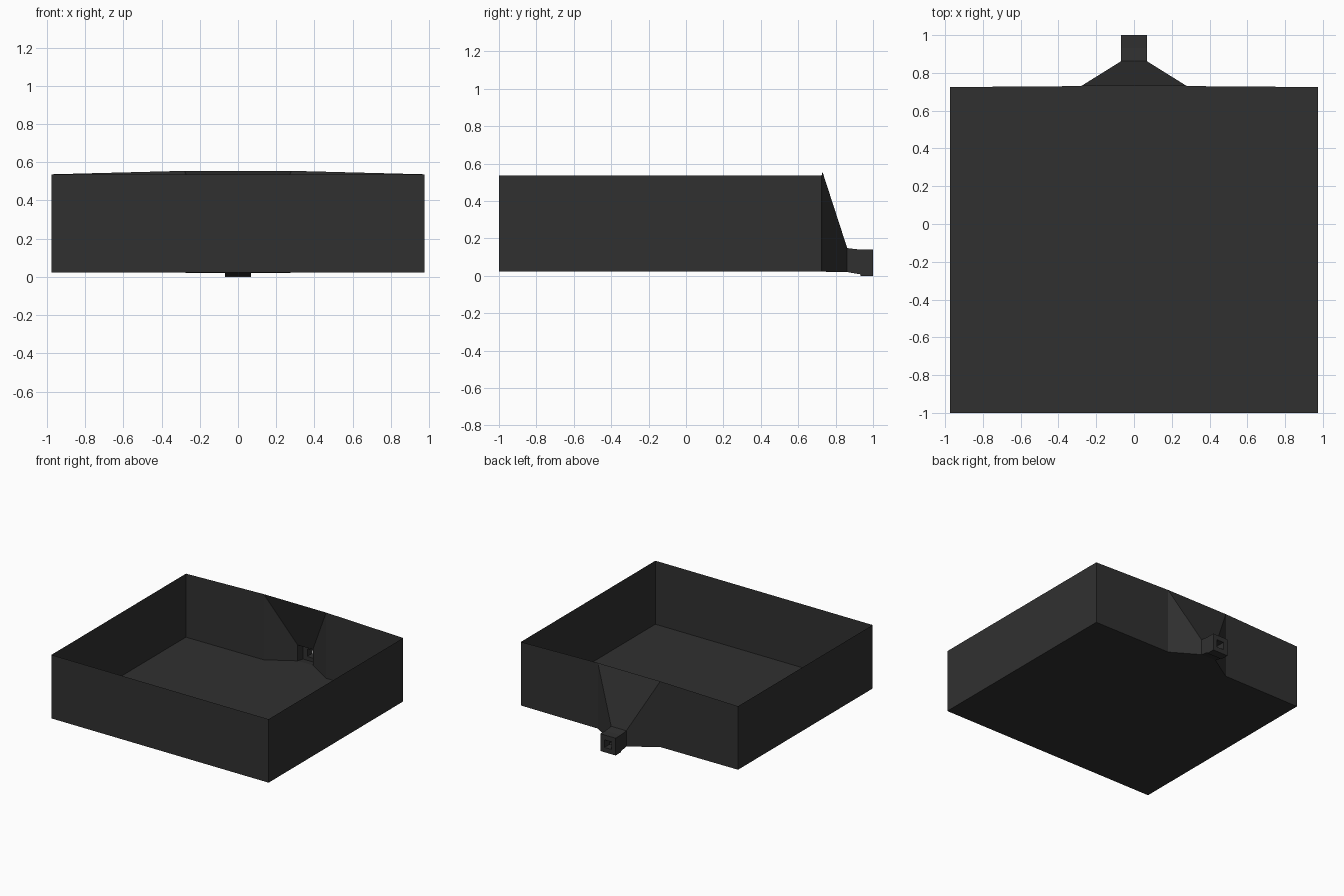
import bpy, bmesh

if "Cube" in bpy.data.objects:
    bpy.data.objects.remove(bpy.data.objects["Cube"])

mat = bpy.data.materials.new("charcoal")
mat.diffuse_color = (0.03, 0.03, 0.03, 1)
mat.use_nodes = True
mat.node_tree.nodes["Principled BSDF"].inputs["Base Color"].default_value = mat.diffuse_color


def finish(name, bm):
    bmesh.ops.remove_doubles(bm, verts=bm.verts, dist=0.0005)
    bmesh.ops.recalc_face_normals(bm, faces=bm.faces)
    mesh = bpy.data.meshes.new(name)
    bm.to_mesh(mesh)
    bm.free()
    mesh.materials.append(mat)
    obj = bpy.data.objects.new(name, mesh)
    bpy.context.collection.objects.link(obj)
    return obj


def ring(bm, hw, y, z0, z1):
    """Rectangular section across the y axis."""
    return [bm.verts.new(p) for p in
            ((-hw, y, z0), (hw, y, z0), (hw, y, z1), (-hw, y, z1))]


def loft(bm, a, b, sides=range(4)):
    for i in sides:
        j = (i + 1) % 4
        bm.faces.new((a[i], a[j], b[j], b[i]))


# Main dimensions
W, FRONT, BACK, FLOOR, RIM = 0.975, -1.0, 0.725, 0.022, 0.537
MOUTH, PEAK, MOUTH_Y = 0.28, 0.555, 0.73
TUBE, THROAT_Y, BLOCK_Y, END_Y = 0.068, 0.862, 0.932, 1.0

# Open tray: walls swept along the outline, with a gap at the funnel mouth
bm = bmesh.new()
outline = [(MOUTH, MOUTH_Y, PEAK), (W, BACK, RIM), (W, FRONT, RIM),
           (-W, FRONT, RIM), (-W, BACK, RIM), (-MOUTH, MOUTH_Y, PEAK)]
low = [bm.verts.new((x, y, FLOOR)) for x, y, z in outline]
top = [bm.verts.new(p) for p in outline]
bm.faces.new(low)
for i in range(len(outline) - 1):
    bm.faces.new((low[i], low[i + 1], top[i + 1], top[i]))
finish("tray", bm)

# Funnel narrowing from the back wall to the throat, then the neck
bm = bmesh.new()
mouth = ring(bm, MOUTH, MOUTH_Y, FLOOR, PEAK)
throat = ring(bm, TUBE, THROAT_Y, 0.02, 0.148)
neck = ring(bm, TUBE, BLOCK_Y, 0.008, 0.14)
loft(bm, mouth, throat)
loft(bm, throat, neck)
finish("funnel", bm)

# Square nozzle block with a square hole through it
bm = bmesh.new()
outer = [ring(bm, TUBE, y, 0.0, 0.14) for y in (BLOCK_Y, END_Y)]
inner = [ring(bm, 0.031, y, 0.039, 0.101) for y in (BLOCK_Y, END_Y)]
loft(bm, *outer)
loft(bm, *inner)
for o, n in zip(outer, inner):
    loft(bm, o, n)
finish("nozzle", bm)
